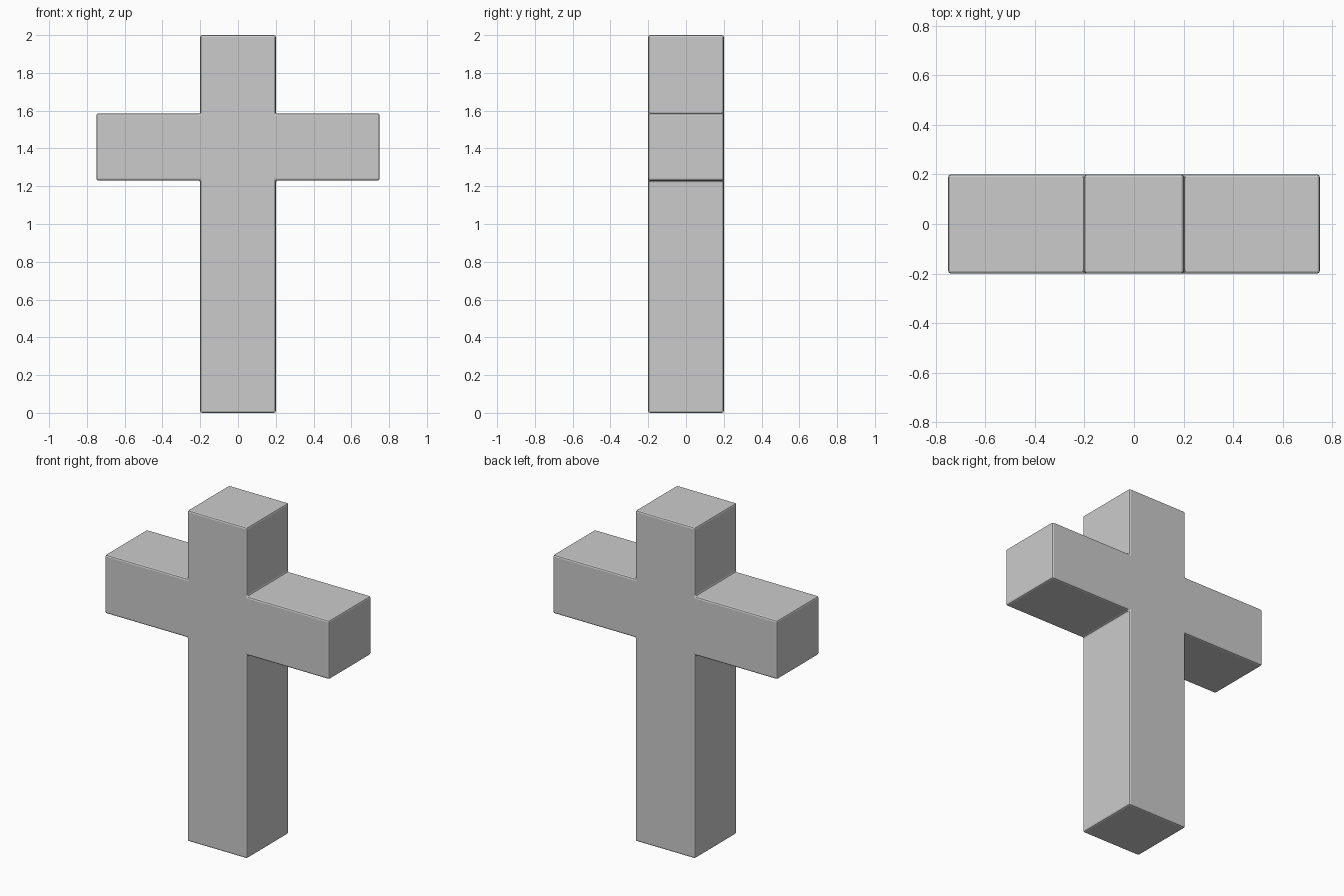
import bpy, bmesh

if "Cube" in bpy.data.objects:
    bpy.data.objects.remove(bpy.data.objects["Cube"])

# Cross outline: right half listed bottom to top, then mirrored
half = [(0.2, 0.0), (0.2, 1.23), (0.75, 1.23), (0.75, 1.585), (0.2, 1.585), (0.2, 2.0)]
outline = half + [(-x, z) for x, z in reversed(half)]
depth = 0.4

# Extrude the outline front to back
bm = bmesh.new()
front = bm.faces.new([bm.verts.new((x, -depth / 2, z)) for x, z in outline])
ext = bmesh.ops.extrude_face_region(bm, geom=[front], use_keep_orig=True)
moved = [v for v in ext["geom"] if isinstance(v, bmesh.types.BMVert)]
bmesh.ops.translate(bm, verts=moved, vec=(0, depth, 0))
bmesh.ops.recalc_face_normals(bm, faces=bm.faces[:])

mesh = bpy.data.meshes.new("cross")
bm.to_mesh(mesh)
bm.free()
cross = bpy.data.objects.new("cross", mesh)
bpy.context.collection.objects.link(cross)

# Small rounded edges, inner corners included
bevel = cross.modifiers.new("edge_bevel", 'BEVEL')
bevel.width = 0.01
bevel.segments = 2
bevel.limit_method = 'ANGLE'
